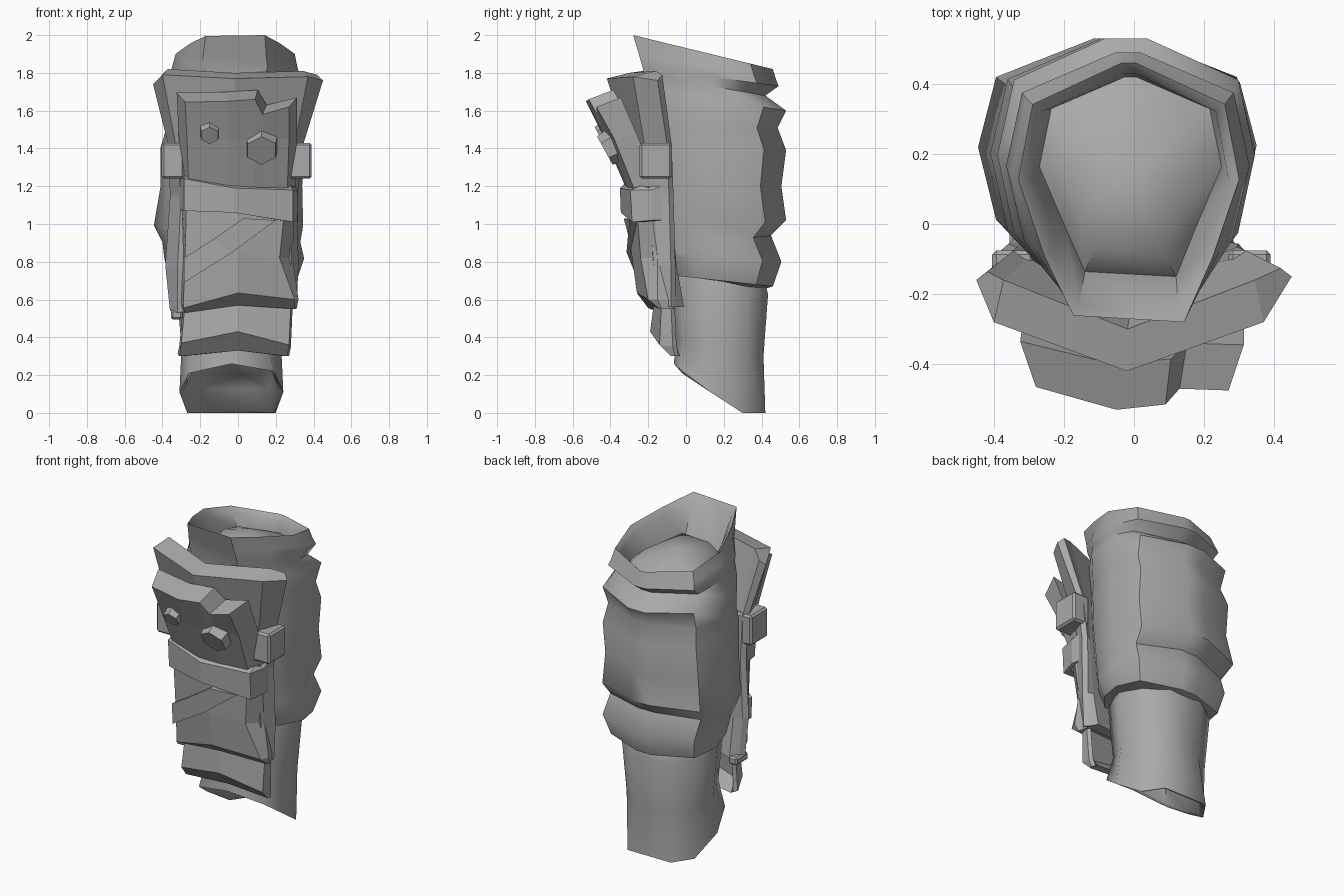
import bpy, bmesh, math
from mathutils import Vector

grey = bpy.data.materials.new("plain grey")
grey.diffuse_color = (0.4, 0.4, 0.4, 1)


def finish(name, bm, smooth=None):
    bmesh.ops.recalc_face_normals(bm, faces=bm.faces)
    me = bpy.data.meshes.new(name)
    bm.to_mesh(me)
    bm.free()
    me.materials.append(grey)
    ob = bpy.data.objects.new(name, me)
    bpy.context.collection.objects.link(ob)
    if smooth:
        bpy.ops.object.select_all(action='DESELECT')
        ob.select_set(True)
        bpy.context.view_layer.objects.active = ob
        bpy.ops.object.shade_smooth_by_angle(angle=math.radians(smooth))
    return ob


def loft(name, rings, smooth, bulge=0.0):
    """Join closed rings of points and cap both ends; bulge lifts the first cap."""
    bm = bmesh.new()
    vs = [[bm.verts.new(p) for p in r] for r in rings]
    n = len(vs[0])
    for a, b in zip(vs, vs[1:]):
        for i in range(n):
            j = (i + 1) % n
            bm.faces.new((a[i], a[j], b[j], b[i]))
    for r, up in ((vs[0], bulge), (vs[-1], 0)):
        c = bm.verts.new(sum((v.co for v in r), Vector()) / n + Vector((0, 0, up)))
        for i in range(n):
            bm.faces.new((r[i], r[(i + 1) % n], c))
    return finish(name, bm, smooth)


def plate(name, rows, thick=0.1, shrink=0.9, edge=1.0, rise=0.0):
    """Bent plate: front grid of points, pushed back in y for the rear.
    edge scales the thickness at both sides, rise lifts the rear of the top row."""
    bm = bmesh.new()
    m, n = len(rows), len(rows[0])
    front = [[bm.verts.new(p) for p in r] for r in rows]
    back = [[bm.verts.new((x * shrink, y + thick * (edge if j in (0, n - 1) else 1),
                           z + (rise if i == 0 else 0)))
             for j, (x, y, z) in enumerate(r)] for i, r in enumerate(rows)]
    for g in (front, back):
        for i in range(m - 1):
            for j in range(n - 1):
                bm.faces.new((g[i][j], g[i][j + 1], g[i + 1][j + 1], g[i + 1][j]))
    for i in range(m - 1):
        for j in (0, n - 1):
            bm.faces.new((front[i][j], front[i + 1][j], back[i + 1][j], back[i][j]))
    for j in range(n - 1):
        for i in (0, m - 1):
            bm.faces.new((front[i][j], front[i][j + 1], back[i][j + 1], back[i][j]))
    return finish(name, bm)


def box(name, loc, size, bevel=0.012):
    bm = bmesh.new()
    bmesh.ops.create_cube(bm, size=1)
    for v in bm.verts:
        v.co = Vector(loc) + Vector([a * b for a, b in zip(v.co, size)])
    bmesh.ops.bevel(bm, geom=bm.edges[:], offset=bevel, segments=1, affect='EDGES')
    return finish(name, bm)


# Cloth leg: ten-sided rings that tilt from front to back
def ring(zf, zb, yf, yb, xl, xr, full=.87, tip=.16):
    shape = [(-.5, -.95), (.5, -1), (full, -.5), (1, .1), (.87, .68), (tip, 1),
             (-tip, 1), (-.87, .68), (-1, .1), (-full, -.5)]
    cx, rx, cy, ry = (xl + xr) / 2, (xr - xl) / 2, (yf + yb) / 2, (yb - yf) / 2
    return [(cx + rx * x, cy + ry * y, zf + (zb - zf) * (y + 1) / 2) for x, y in shape]


loft("cloth_leg", [ring(*r) for r in [
    # domed stump inside the opening
    (1.83, 1.76, -.08, .34, -.21, .18, .72, .06),
    (1.74, 1.72, -.15, .42, -.27, .25, .72, .06),
    (1.96, 1.79, -.25, .43, -.30, .27, .76, .06),
    # lip and folds
    (2.00, 1.82, -.28, .46, -.33, .30, .76, .06),
    (1.90, 1.77, -.25, .475, -.35, .315, .80, .1),
    (1.83, 1.73, -.23, .49, -.365, .33, .85, .1),
    (1.79, 1.68, -.22, .42, -.35, .31, .85, .1),
    (1.72, 1.60, -.21, .53, -.39, .345),
    (1.50, 1.51, -.20, .485, -.38, .33),
    (1.42, 1.39, -.20, .53, -.41, .345),
    (1.20, 1.20, -.19, .505, -.41, .34),
    (.96, 1.02, -.16, .53, -.445, .345),
    (.86, .94, -.14, .45, -.40, .33),
    (.84, .80, -.12, .505, -.39, .35),
    (.73, .67, -.09, .46, -.36, .31),
    (.75, .65, -.05, .40, -.28, .23)]], 48, .06)

# Shin tube with a slanted, hollow lower end
FOOT = [(0, -1, .26), (.82, -.82, .22), (1, -.2, .11), (.85, .5, .0), (.55, 1, 0),
        (-.55, 1, 0), (-.85, .5, .0), (-1, -.2, .11), (-.82, -.82, .21)]
ROUND = [(0, -1), (.72, -.78), (1, -.1), (.87, .6), (.4, 1), (-.4, 1), (-.87, .6), (-1, -.1), (-.72, -.78)]


def tube(scale, z):
    return [(-.035 + .275 * scale * x, .178 + .242 * scale * y, z - .04 * (y + 1)) for x, y in ROUND]


def foot(scale, lift):
    return [(-.035 + .275 * scale * x, .178 + .242 * scale * y, z + lift) for x, y, z in FOOT]


loft("shin_tube", [tube(1.0, .76), tube(1.06, .71), tube(.96, .38), foot(1, 0),
                   foot(.92, .01), foot(.84, .13), foot(.5, .2)], 58)

# Backing guard, flaring out above the knee
plate("backing_guard", [
    [(-.45, -.16, 1.74), (-.40, -.28, 1.79), (-.02, -.42, 1.77), (.37, -.28, 1.78), (.45, -.15, 1.76)],
    [(-.37, -.10, 1.42), (-.33, -.22, 1.42), (0, -.29, 1.40), (.30, -.22, 1.42), (.345, -.10, 1.42)],
    [(-.36, -.09, 1.15), (-.30, -.20, 1.15), (0, -.26, 1.15), (.28, -.20, 1.15), (.315, -.09, 1.15)],
    [(-.385, -.08, .78), (-.32, -.17, .78), (0, -.22, .78), (.28, -.17, .78), (.32, -.08, .78)],
    [(-.36, -.08, .54), (-.32, -.13, .53), (0, -.18, .58), (.28, -.13, .56), (.31, -.08, .56)]],
    .12, .93, .2, .03)

# Knee plate with a notch in its upper edge
plate("knee_plate", [
    [(-.28, -.465, 1.645), (-.05, -.53, 1.65), (.09, -.515, 1.66), (.13, -.47, 1.58), (.27, -.475, 1.62)],
    [(-.27, -.38, 1.45), (-.05, -.43, 1.45), (.09, -.42, 1.45), (.13, -.41, 1.45), (.27, -.38, 1.45)],
    [(-.26, -.26, 1.18), (-.05, -.30, 1.15), (.09, -.29, 1.15), (.13, -.28, 1.15), (.26, -.26, 1.15)]],
    .13, 1.16, 1, .05)

# Hexagonal bolts standing square to the knee plate
for name, loc, r in (("small_bolt", (-.15, -.42, 1.49), .06), ("large_bolt", (.125, -.39, 1.41), .10)):
    bm = bmesh.new()
    bmesh.ops.create_cone(bm, cap_ends=True, segments=6, radius1=r, radius2=r * .85, depth=.09)
    q = Vector((0, -.876, -.482)).to_track_quat('Z', 'Y')
    bmesh.ops.transform(bm, matrix=q.to_matrix().to_4x4(), verts=bm.verts)
    bmesh.ops.translate(bm, vec=loc, verts=bm.verts)
    finish(name, bm)

# Shin plate with a bevelled lower edge and a dent on one side
plate("shin_plate", [
    [(-.30, -.20, 1.2), (-.27, -.27, 1.2), (0, -.31, 1.2), (.26, -.27, 1.2), (.30, -.20, 1.2)],
    [(-.29, -.17, .85), (-.28, -.23, .85), (0, -.29, .85), (.22, -.24, .82), (.29, -.15, .82)],
    [(-.30, -.15, .58), (-.29, -.20, .555), (0, -.26, .635), (.30, -.20, .60), (.32, -.15, .60)],
    [(-.29, -.13, .54), (-.28, -.14, .53), (0, -.18, .57), (.30, -.14, .55), (.31, -.13, .55)]],
    .08, .95, .8)

# Straps across the shin
plate("cross_strap", [
    [(-.31, -.18, 1.24), (-.285, -.295, 1.24), (-.02, -.35, 1.19), (.29, -.295, 1.18), (.315, -.18, 1.18)],
    [(-.31, -.18, 1.08), (-.285, -.285, 1.07), (-.02, -.345, 1.06), (.29, -.285, 1.01), (.315, -.18, 1.02)]],
    .05, .97, 1, .02)
plate("diagonal_strap", [
    [(-.285, -.255, .82), (-.13, -.30, .92), (.03, -.33, 1.03)],
    [(-.285, -.25, .69), (-.03, -.315, .85), (.20, -.30, 1.02)]], .05, 1)

# Ankle plate
plate("ankle_plate", [
    [(-.29, -.08, .58), (-.28, -.13, .58), (0, -.17, .58), (.28, -.13, .58), (.29, -.08, .58)],
    [(-.31, -.07, .36), (-.30, -.14, .37), (0, -.19, .43), (.27, -.14, .36), (.28, -.07, .35)],
    [(-.32, -.06, .31), (-.31, -.08, .30), (0, -.10, .33), (.26, -.08, .30), (.27, -.06, .30)]],
    .05, .95, .4)

# Side clips and a small buckle
box("left_clip", (-.345, -.16, 1.335), (.12, .17, .19))
box("right_clip", (.33, -.16, 1.335), (.12, .17, .19))
box("left_buckle", (-.325, -.06, .52), (.06, .12, .05), .01)
